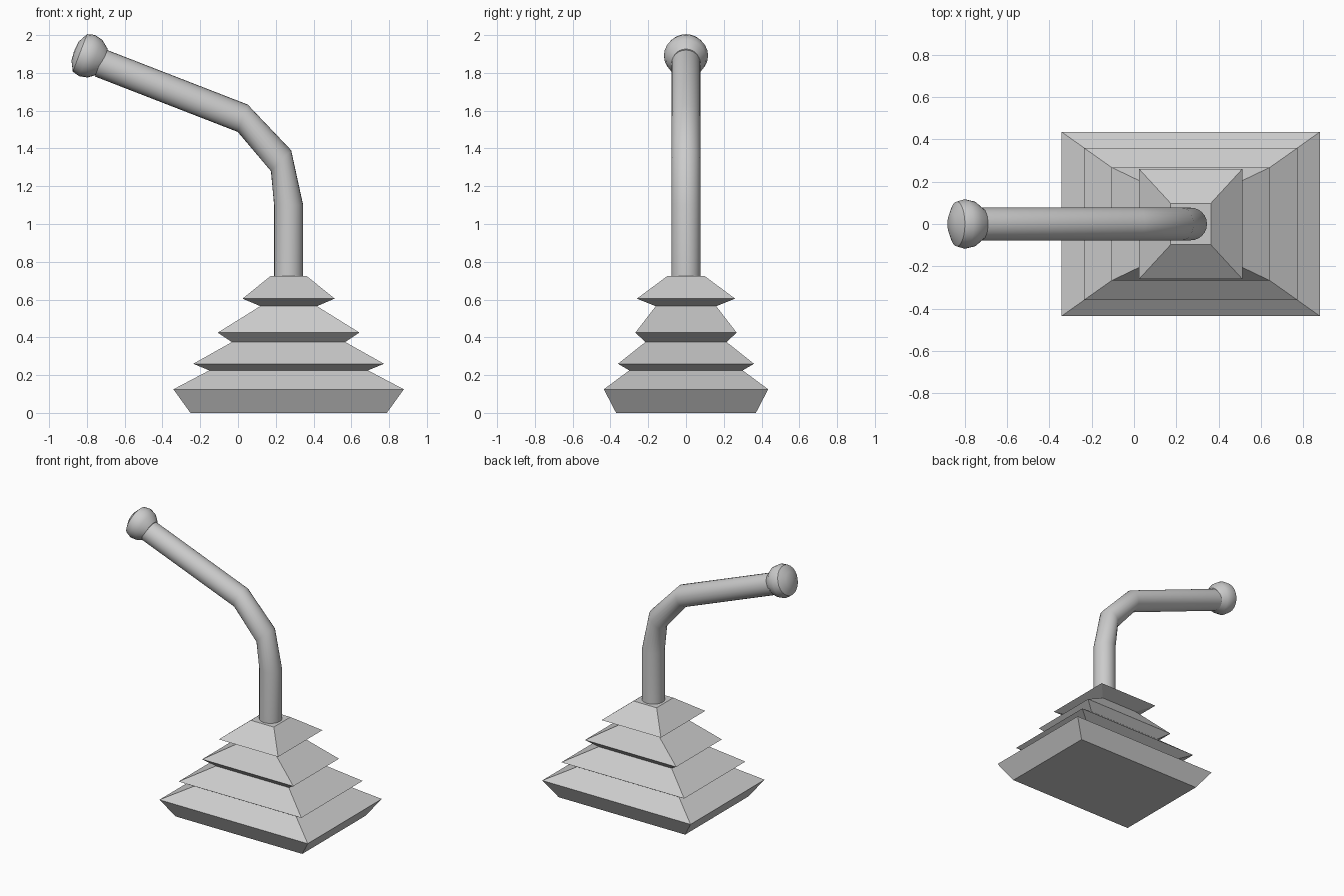
import bpy, bmesh
from math import sin, cos, pi, radians
from mathutils import Vector

if "Cube" in bpy.data.objects:
    bpy.data.objects.remove(bpy.data.objects["Cube"])

SIDES = 24
BASE_X = 0.268


def loft(name, rings, smooth=False):
    """Skin a stack of equal-sized point rings and cap both ends."""
    bm = bmesh.new()
    loops = [[bm.verts.new(p) for p in ring] for ring in rings]
    n = len(rings[0])
    for a, b in zip(loops, loops[1:]):
        for i in range(n):
            j = (i + 1) % n
            bm.faces.new((a[i], a[j], b[j], b[i]))
    bm.faces.new(loops[0][::-1])
    bm.faces.new(loops[-1])
    bmesh.ops.recalc_face_normals(bm, faces=bm.faces)
    mesh = bpy.data.meshes.new(name)
    bm.to_mesh(mesh)
    bm.free()
    ob = bpy.data.objects.new(name, mesh)
    bpy.context.collection.objects.link(ob)
    if smooth:
        bpy.ops.object.select_all(action='DESELECT')
        ob.select_set(True)
        bpy.context.view_layer.objects.active = ob
        bpy.ops.object.shade_smooth_by_angle(angle=radians(40))
    return ob


def rect(z, hx, hy):
    return [(BASE_X + sx * hx, sy * hy, z)
            for sx, sy in ((-1, -1), (1, -1), (1, 1), (-1, 1))]


def circle(x, z, radius, tilt):
    """Ring around an axis leaning toward -x by tilt degrees from vertical."""
    t = radians(tilt)
    across = Vector((cos(t), 0, sin(t)))
    side = Vector((0, 1, 0))
    return [Vector((x, 0, z)) + radius * (across * cos(a) + side * sin(a))
            for a in (2 * pi * i / SIDES for i in range(SIDES))]


# Pleated rectangular boot: height, half width, half depth
pleats = [(0, 0.52, 0.37), (0.125, 0.61, 0.435), (0.225, 0.42, 0.30),
          (0.26, 0.505, 0.36), (0.375, 0.30, 0.215), (0.425, 0.375, 0.268),
          (0.565, 0.15, 0.16), (0.605, 0.244, 0.26), (0.725, 0.095, 0.098)]
loft("pleated_boot", [rect(*p) for p in pleats])

# Bent lever shaft: x, z, tilt
path = [(0.268, 0.72, 0), (0.268, 1.10, 0), (0.228, 1.335, 46),
        (0.025, 1.56, 70), (-0.73, 1.853, 69)]
loft("lever_shaft", [circle(x, z, 0.077, t) for x, z, t in path], True)

# Rounded knob on the shaft's axis: distance along axis, radius
knob = [(-0.08, 0.072), (-0.035, 0.107), (0.01, 0.117),
        (0.05, 0.106), (0.077, 0.055), (0.082, 0.012)]
tilt = radians(69)
loft("lever_knob", [circle(-0.79 - d * sin(tilt), 1.888 + d * cos(tilt), r, 69)
                    for d, r in knob], True)
